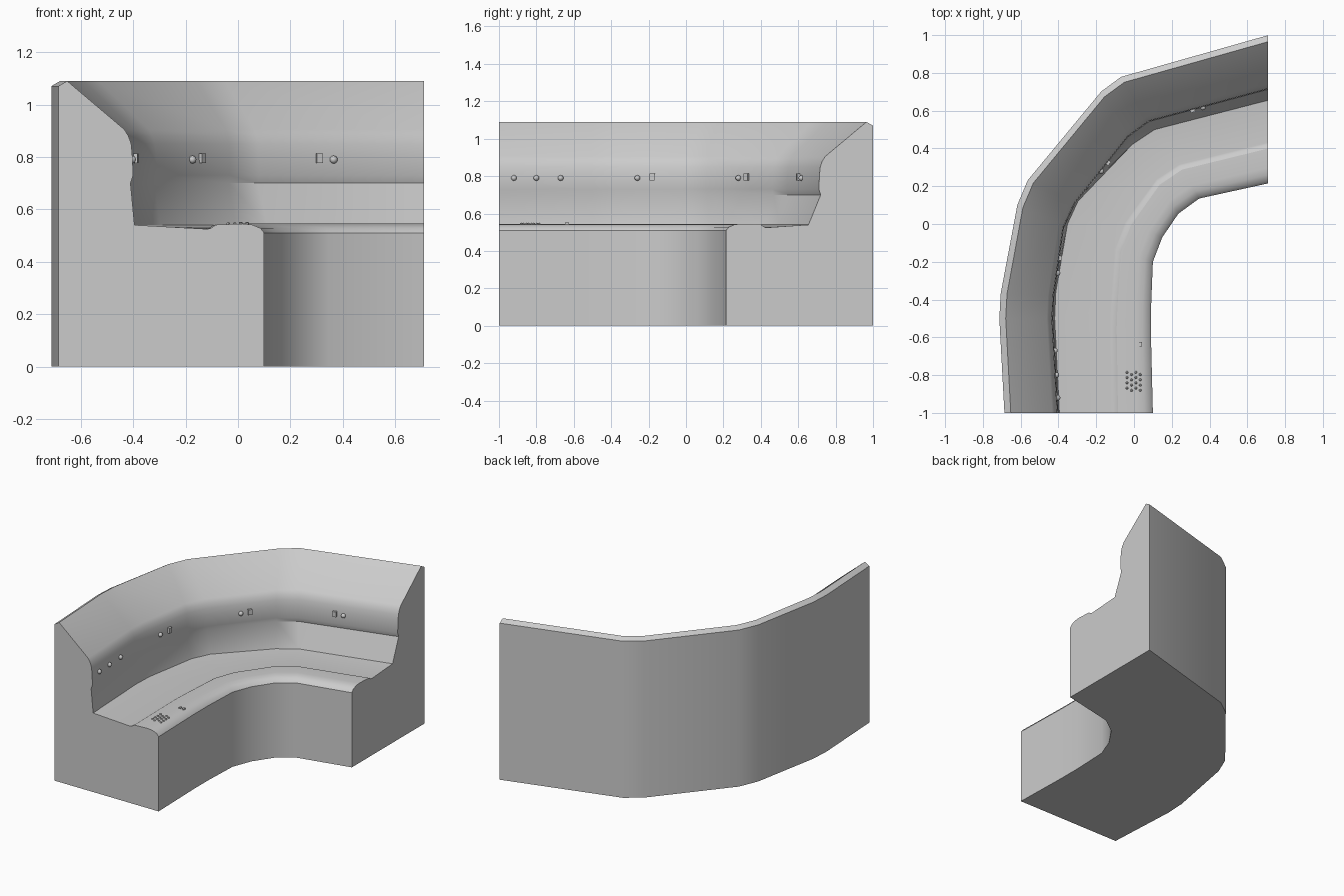
import bpy, bmesh, math
from mathutils import Vector, Matrix

if "Cube" in bpy.data.objects:
    bpy.data.objects.remove(bpy.data.objects["Cube"])

# plan-view guide rails, eight stations each (left end -> right end)
RIDGE = [(-.66, -1), (-.687, -.5), (-.68, -.37), (-.595, .09), (-.54, .22), (-.16, .68), (-.055, .757), (.71, .973)]
LIP = [(-.40, -1), (-.428, -.5), (-.422, -.38), (-.37, -.02), (-.31, .11), (-.03, .46), (.08, .54), (.71, .71)]
HEEL = [(-.395, -1), (-.42, -.5), (-.414, -.36), (-.352, 0), (-.297, .12), (-.01, .42), (.11, .5), (.71, .655)]
CREASE = [(-.105, -1), (-.112, -.55), (-.108, -.45), (-.088, -.14), (-.035, 0), (.125, .225), (.245, .305), (.71, .42)]
FRONT = [(.1, -1), (.09, -.6), (.09, -.45), (.1, -.2), (.15, -.07), (.235, .055), (.345, .135), (.71, .215)]

# cross-section: (rail a, rail b, blend a->b, height)
PROFILE = [
    (LIP, RIDGE, 1.1, 0), (LIP, RIDGE, 1.1, 1.07), (RIDGE, LIP, .03, 1.09),
    (RIDGE, LIP, .87, .905), (RIDGE, LIP, .93, .88), (RIDGE, LIP, .97, .85),
    (RIDGE, LIP, .985, .81), (RIDGE, LIP, 1, .73), (LIP, RIDGE, .04, .70),
    (HEEL, HEEL, 0, .54), (CREASE, HEEL, .05, .525), (CREASE, FRONT, 0, .527),
    (CREASE, FRONT, .1, .541), (CREASE, FRONT, .6, .545), (CREASE, FRONT, .78, .541),
    (CREASE, FRONT, .93, .528), (CREASE, FRONT, 1, .51), (FRONT, FRONT, 0, 0)]


def finish(name, bm, angle=30):
    bmesh.ops.recalc_face_normals(bm, faces=bm.faces)
    me = bpy.data.meshes.new(name)
    bm.to_mesh(me)
    bm.free()
    ob = bpy.data.objects.new(name, me)
    bpy.context.collection.objects.link(ob)
    bpy.ops.object.select_all(action='DESELECT')
    ob.select_set(True)
    bpy.context.view_layer.objects.active = ob
    bpy.ops.object.shade_smooth_by_angle(angle=math.radians(angle))
    return ob


# curved bench body
bm = bmesh.new()
rings = []
for i in range(8):
    ring = []
    for a, b, t, z in PROFILE:
        p = Vector(a[i]).lerp(Vector(b[i]), t)
        ring.append(bm.verts.new((p.x, p.y, z)))
    rings.append(ring)
n = len(PROFILE)
for r, s in zip(rings, rings[1:]):
    for j in range(n):
        k = (j + 1) % n
        bm.faces.new((r[j], r[k], s[k], s[j]))
bm.faces.new(rings[0])
bm.faces.new(rings[-1])
finish("curved_bench", bm)


def wall_point(axis, value):
    """Point and direction on the backrest wall where x (0) or y (1) equals value."""
    for a, b in zip(LIP, LIP[1:]):
        if a[axis] <= value <= b[axis] and b[axis] > a[axis]:
            a, b = Vector(a), Vector(b)
            p = a.lerp(b, (value - a[axis]) / (b[axis] - a[axis]))
            return p, math.atan2(b.y - a.y, b.x - a.x)


# round knobs on the backrest
bm = bmesh.new()
for axis, v in [(1, -.92), (1, -.8), (1, -.67), (1, -.26), (1, .28), (0, .365)]:
    p, _ = wall_point(axis, v)
    bmesh.ops.create_uvsphere(bm, u_segments=12, v_segments=8, radius=.015,
                              matrix=Matrix.Translation((p.x, p.y, .79)))
finish("backrest_knobs", bm)

# small switch plates beside the knobs
bm = bmesh.new()
for axis, v in [(1, -.18), (1, .325), (0, .31)]:
    p, ang = wall_point(axis, v)
    m = Matrix.Translation((p.x, p.y, .795)) @ Matrix.Rotation(ang, 4, 'Z')
    bmesh.ops.create_cube(bm, size=1, matrix=m @ Matrix.Diagonal((.025, .022, .036, 1)))
finish("backrest_plates", bm)

# studs on the seat
bm = bmesh.new()
for c, x in enumerate((-.037, -.013, .01, .033)):
    for row in range(4):
        y = -.785 - row * .028 - (c % 2) * .012
        bmesh.ops.create_uvsphere(bm, u_segments=8, v_segments=6, radius=.007,
                                  matrix=Matrix.Translation((x, y, .544)))
finish("seat_studs", bm)

# pair of seat tabs
bm = bmesh.new()
for x in (.01, .036):
    m = Matrix.Translation((x, -.637, .545)) @ Matrix.Diagonal((.013, .022, .012, 1))
    bmesh.ops.create_cube(bm, size=1, matrix=m)
finish("seat_tabs", bm)
